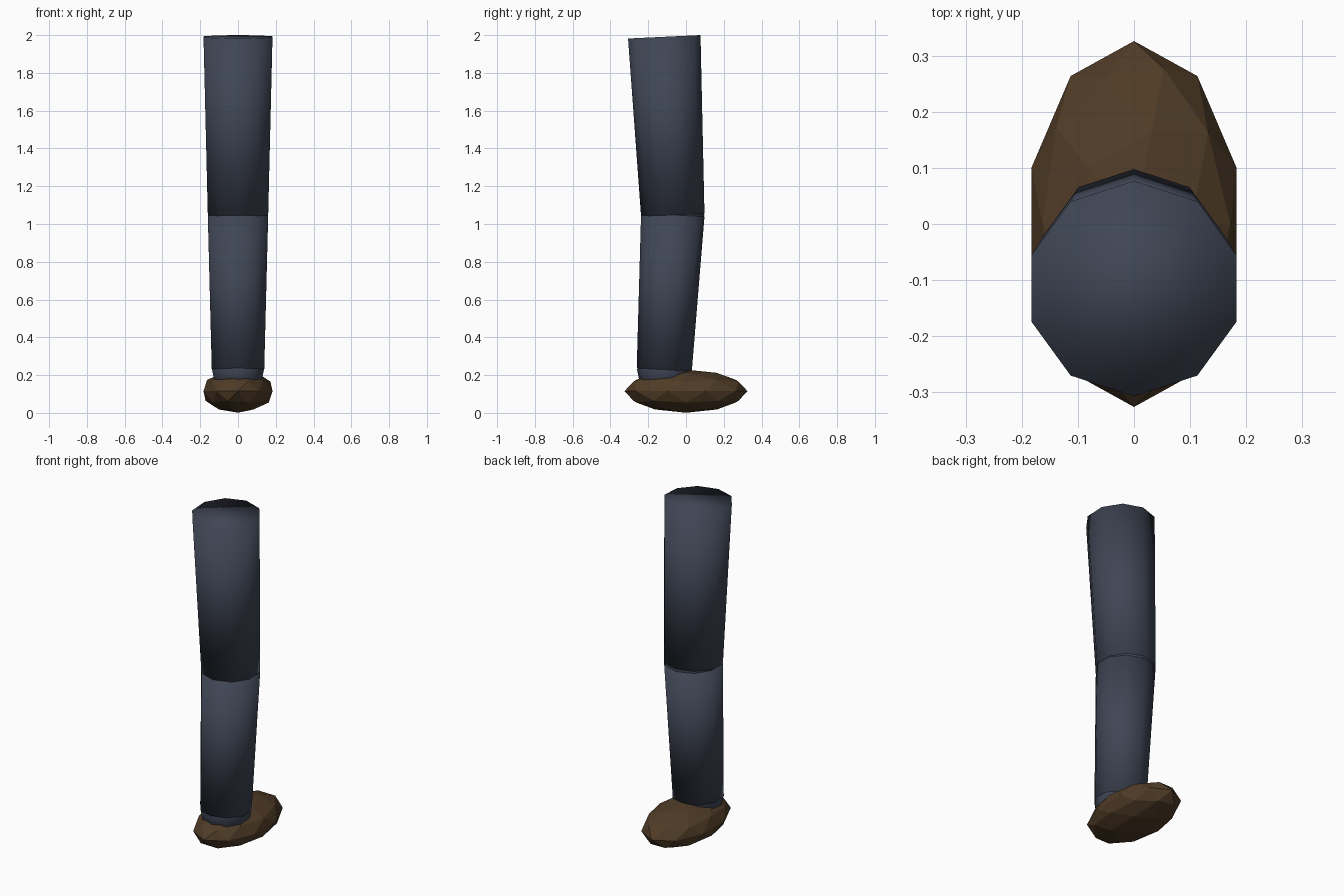
import bpy
import bmesh
from mathutils import Vector, Matrix

cube = bpy.data.objects.get("Cube")
if cube:
    bpy.data.objects.remove(cube, do_unlink=True)


def material(name, rgb):
    mat = bpy.data.materials.new(name)
    mat.use_nodes = True
    mat.diffuse_color = (*rgb, 1)
    bsdf = mat.node_tree.nodes["Principled BSDF"]
    bsdf.inputs["Base Color"].default_value = (*rgb, 1)
    bsdf.inputs["Roughness"].default_value = 0.9
    return mat


cloth = material("slate blue cloth", (0.05, 0.06, 0.09))
leather = material("brown leather", (0.08, 0.045, 0.02))


def add_object(name, bm, mat, smooth):
    mesh = bpy.data.meshes.new(name)
    for face in bm.faces:
        face.smooth = smooth
    bm.to_mesh(mesh)
    bm.free()
    mesh.materials.append(mat)
    obj = bpy.data.objects.new(name, mesh)
    bpy.context.collection.objects.link(obj)
    return obj


def limb(name, bottom, top, r_bottom, r_top):
    """Ten-sided tapered tube between two joints, softly shaded over its caps."""
    bottom, top = Vector(bottom), Vector(top)
    axis = top - bottom
    turn = Vector((0, 0, 1)).rotation_difference(axis).to_matrix().to_4x4()
    bm = bmesh.new()
    bmesh.ops.create_cone(bm, cap_ends=True, segments=10, radius1=r_bottom,
                          radius2=r_top, depth=axis.length,
                          matrix=Matrix.Translation((bottom + top) / 2) @ turn)
    return add_object(name, bm, cloth, True)


def joint(name, centre, radius):
    """Ball filling the wedge where two limb parts meet."""
    bm = bmesh.new()
    bmesh.ops.create_uvsphere(bm, u_segments=10, v_segments=8, radius=radius,
                              matrix=Matrix.Translation(centre))
    return add_object(name, bm, cloth, True)


hip = (0, -0.115, 1.991)
knee = (0, -0.07, 1.048)
ankle = (0, -0.115, 0.229)

# Trouser leg
limb("thigh", knee, hip, 0.168, 0.192)
limb("shin", ankle, knee, 0.146, 0.168)
joint("knee", knee, 0.167)
joint("ankle", ankle, 0.144)

# Faceted shoe
bm = bmesh.new()
bmesh.ops.create_icosphere(bm, subdivisions=2, radius=1)
bmesh.ops.scale(bm, vec=(0.192, 0.326, 0.114), verts=bm.verts)
bmesh.ops.translate(bm, vec=(0, 0, 0.115), verts=bm.verts)
add_object("shoe", bm, leather, False)
